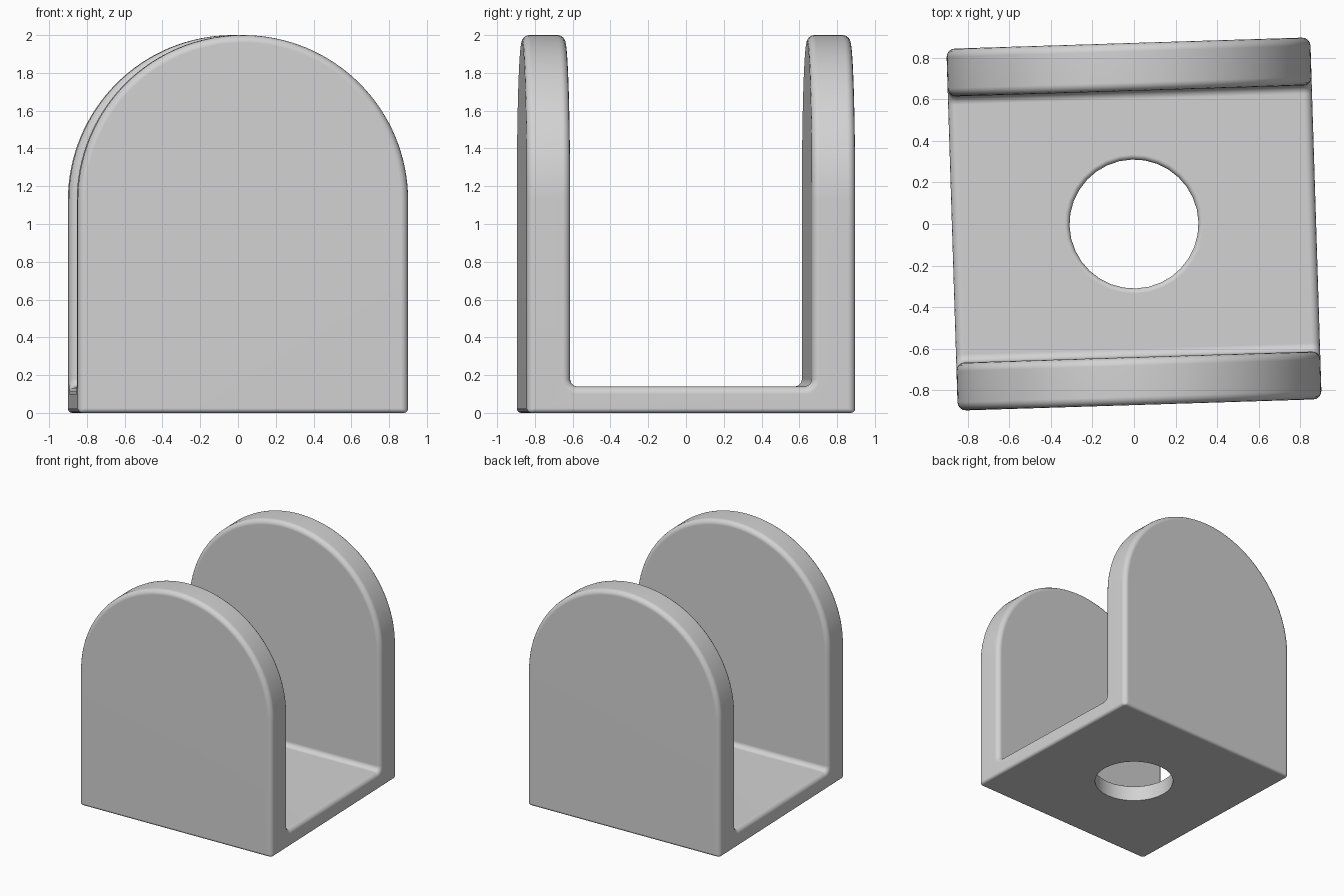
import bpy
import bmesh
from math import cos, sin, pi, radians

HALF = 0.875         # half width
DEPTH = 0.87         # half depth
INNER = 0.64         # inner face of each wall
FLOOR = 0.14         # floor thickness
TOP = 2.0
ROUND = 0.04         # edge rounding
HOLE = 0.31
GREY = (0.65, 0.65, 0.65, 1)

cube = bpy.data.objects.get("Cube")
if cube:
    bpy.data.objects.remove(cube, do_unlink=True)

grey = bpy.data.materials.new("light grey")
grey.use_nodes = True
grey.diffuse_color = GREY
grey.node_tree.nodes["Principled BSDF"].inputs["Base Color"].default_value = GREY


def arc(cx, cy, r, start, end, steps):
    """Points along an arc, angles in degrees."""
    angles = [radians(start + (end - start) * i / steps) for i in range(steps + 1)]
    return [(cx + r * cos(a), cy + r * sin(a)) for a in angles]


def prism(name, outline, place, along):
    """Extrude a flat outline; place maps outline points to 3D."""
    bm = bmesh.new()
    face = bm.faces.new([bm.verts.new(place(u, v)) for u, v in outline])
    out = bmesh.ops.extrude_face_region(bm, geom=[face])
    moved = [g for g in out["geom"] if isinstance(g, bmesh.types.BMVert)]
    bmesh.ops.translate(bm, verts=moved, vec=along)
    bmesh.ops.recalc_face_normals(bm, faces=bm.faces)
    mesh = bpy.data.meshes.new(name)
    bm.to_mesh(mesh)
    bm.free()
    obj = bpy.data.objects.new(name, mesh)
    bpy.context.collection.objects.link(obj)
    return obj


# U-shaped section with filleted inner corners
r = ROUND
section = [(-DEPTH, 2.3), (-DEPTH, 0), (DEPTH, 0), (DEPTH, 2.3), (INNER, 2.3)]
section += arc(INNER - r, FLOOR + r, r, 0, -90, 6)
section += arc(-INNER + r, FLOOR + r, r, -90, -180, 6)
section += [(-INNER, 2.3)]
bracket = prism("bracket", section, lambda u, v: (-1.2, u, v), (2.4, 0, 0))
bracket.data.materials.append(grey)

# Arched outline of the walls, and the round hole in the floor
arch = [(-HALF, -0.5), (HALF, -0.5)] + arc(0, TOP - HALF, HALF, 0, 180, 64)
arch_cutter = prism("arch_cutter", arch, lambda u, v: (u, -1.2, v), (0, 2.4, 0))
circle = arc(0, 0, HOLE, 0, 360, 32)[:-1]
hole_cutter = prism("hole_cutter", circle, lambda u, v: (u, v, -0.3), (0, 0, 0.8))

for cutter, operation in ((arch_cutter, "INTERSECT"), (hole_cutter, "DIFFERENCE")):
    mod = bracket.modifiers.new(cutter.name, "BOOLEAN")
    mod.object = cutter
    mod.operation = operation
    mod.solver = "EXACT"
bpy.context.view_layer.objects.active = bracket
for mod in list(bracket.modifiers):
    bpy.ops.object.modifier_apply(modifier=mod.name)
for cutter in (arch_cutter, hole_cutter):
    bpy.data.objects.remove(cutter, do_unlink=True)

# Round the sharp edges: less at the bottom and the hole, not at all on
# the underside's side edges and lower hole rim
bm = bmesh.new()
bm.from_mesh(bracket.data)
bmesh.ops.remove_doubles(bm, verts=bm.verts, dist=0.0001)
weight = bm.edges.layers.float.new("bevel_weight_edge")
for e in bm.edges:
    a, b = (v.co for v in e.verts)
    underside = max(a.z, b.z) < 0.001
    outer = min(abs(a.y), abs(b.y)) > DEPTH - 0.01
    rim = max(a.xy.length, b.xy.length) < HOLE + 0.01 and a.z < FLOOR + 0.01
    if e.calc_face_angle(0) > radians(35) and (outer or not underside):
        e[weight] = 0.6 if underside or rim else 1
bm.to_mesh(bracket.data)
bm.free()

bevel = bracket.modifiers.new("rounding", "BEVEL")
bevel.limit_method = "WEIGHT"
bevel.width = ROUND
bevel.segments = 4
bevel.use_clamp_overlap = False
bpy.ops.object.select_all(action="DESELECT")
bracket.select_set(True)
bpy.ops.object.modifier_apply(modifier=bevel.name)
bpy.ops.object.shade_smooth_by_angle(angle=radians(35))

# Keep the large faces flat in the shading
flat = bracket.modifiers.new("flat_faces", "WEIGHTED_NORMAL")
flat.keep_sharp = True

# Slight turn on the spot
bracket.rotation_euler.z = radians(1.8)
